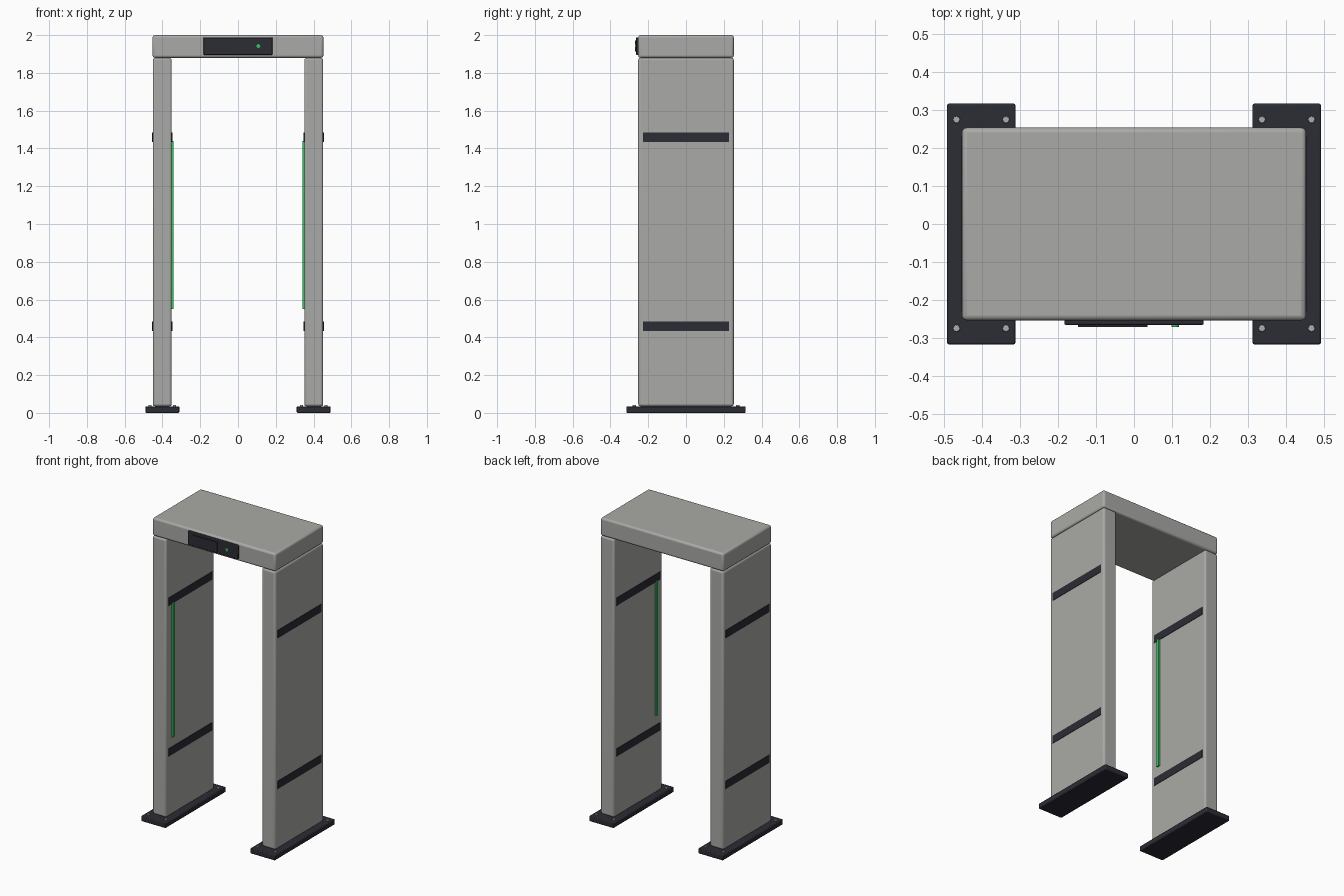
import bpy
import math

if "Cube" in bpy.data.objects:
    bpy.data.objects.remove(bpy.data.objects["Cube"])


def material(name, rgb):
    m = bpy.data.materials.new(name)
    m.diffuse_color = (*rgb, 1)
    m.use_nodes = True
    m.node_tree.nodes["Principled BSDF"].inputs["Base Color"].default_value = m.diffuse_color
    return m


GREY = material("warm_grey", (0.40, 0.405, 0.385))
DARK = material("dark_slate", (0.025, 0.025, 0.035))
GREEN = material("signal_green", (0.04, 0.56, 0.12))
STEEL = material("bolt_steel", (0.42, 0.42, 0.43))


def finish(ob, name, mat, bevel=0, segments=3):
    ob.name = name
    ob.data.materials.append(mat)
    if bevel:
        b = ob.modifiers.new("rounding", 'BEVEL')
        b.width = bevel
        b.segments = segments
        b.limit_method = 'ANGLE'
    bpy.ops.object.shade_smooth_by_angle(angle=math.radians(35))
    return ob


def box(name, lo, hi, mat, bevel=0, segments=3):
    centre = [(a + b) / 2 for a, b in zip(lo, hi)]
    bpy.ops.mesh.primitive_cube_add(size=1, location=centre)
    ob = bpy.context.object
    ob.scale = [abs(b - a) for a, b in zip(lo, hi)]
    bpy.ops.object.transform_apply(location=False, rotation=False, scale=True)
    return finish(ob, name, mat, bevel, segments)


def disc(name, centre, radius, depth, mat, rot=(0, 0, 0), bevel=0):
    bpy.ops.mesh.primitive_cylinder_add(vertices=20, radius=radius, depth=depth,
                                        location=centre, rotation=rot)
    return finish(bpy.context.object, name, mat, bevel, 2)


for side, s in (("left", -1), ("right", 1)):
    cx = s * 0.401
    # Foot plate and upright panel
    box(side + "_foot_plate", (cx - 0.09, -0.316, 0), (cx + 0.09, 0.316, 0.035),
        DARK, 0.005, 2)
    box(side + "_panel", (cx - 0.05, -0.253, 0.035), (cx + 0.05, 0.253, 1.88),
        GREY, 0.012)
    # Anchor bolts
    for bx in (-0.065, 0.065):
        for by in (-0.274, 0.274):
            disc(side + "_bolt", (cx + bx, by, 0.0375), 0.009, 0.009, STEEL, bevel=0.002)
    # Dark bands wrapping through the panel
    for label, z in (("lower", 0.459), ("upper", 1.459)):
        box(f"{side}_{label}_band", (cx - 0.053, -0.228, z - 0.026),
            (cx + 0.053, 0.228, z + 0.026), DARK)
    # Inner light strip
    xs = sorted((s * 0.341, s * 0.353))
    box(side + "_light_strip", (xs[0], -0.195, 0.55), (xs[1], -0.175, 1.44), GREEN)

# Top beam
box("top_beam", (-0.452, -0.253, 1.88), (0.452, 0.253, 2.0), GREY, 0.013)

# Control display with raised screen and status lamp
box("display_housing", (-0.183, -0.265, 1.896), (0.183, -0.245, 1.988), DARK, 0.004, 2)
box("display_screen", (-0.147, -0.270, 1.912), (0.036, -0.262, 1.972), DARK)
disc("status_lamp", (0.108, -0.267, 1.942), 0.010, 0.008, GREEN, (math.pi / 2, 0, 0))
